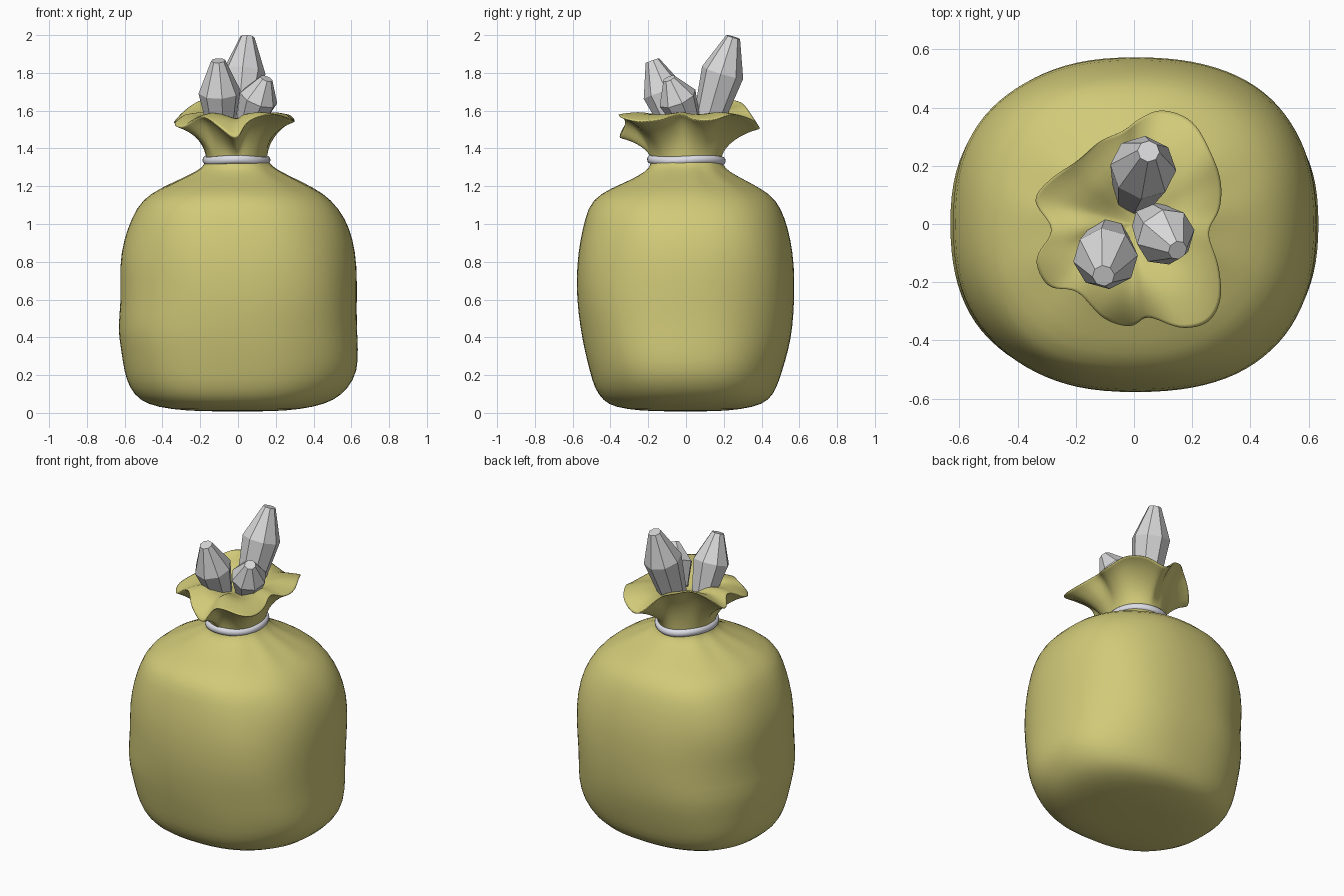
import bpy, bmesh, math
from mathutils import Vector

if "Cube" in bpy.data.objects:
    bpy.data.objects.remove(bpy.data.objects["Cube"])


def material(name, rgb):
    m = bpy.data.materials.new(name)
    m.diffuse_color = (*rgb, 1)
    m.use_nodes = True
    m.node_tree.nodes["Principled BSDF"].inputs["Base Color"].default_value = m.diffuse_color
    return m


CLOTH = material("mustard_cloth", (0.64, 0.59, 0.19))
CRYSTAL = material("grey_crystal", (0.68, 0.68, 0.69))
CORD = material("pale_cord", (0.78, 0.78, 0.86))


def loft(name, rings, mat, cap_start=False, cap_end=False, smooth=True, subdiv=0):
    """Skin a list of equally sized closed rings into one object."""
    bm = bmesh.new()
    loops = [[bm.verts.new(p) for p in ring] for ring in rings]
    n = len(loops[0])
    for a, b in zip(loops, loops[1:]):
        for i in range(n):
            j = (i + 1) % n
            bm.faces.new((a[i], a[j], b[j], b[i]))
    if cap_start:
        bm.faces.new(loops[0][::-1])
    if cap_end:
        bm.faces.new(loops[-1])
    for f in bm.faces:
        f.smooth = smooth
    me = bpy.data.meshes.new(name)
    bm.to_mesh(me)
    bm.free()
    me.materials.append(mat)
    ob = bpy.data.objects.new(name, me)
    bpy.context.collection.objects.link(ob)
    if subdiv:
        mod = ob.modifiers.new("soften", 'SUBSURF')
        mod.levels = mod.render_levels = subdiv
    return ob


def spow(v, e):
    return math.copysign(abs(v) ** e, v)


# Sack body: height, left, right, front, back extents of each ring
BODY = [
    (0.008, -0.10, 0.10, -0.08, 0.08),
    (0.010, -0.27, 0.25, -0.24, 0.22),
    (0.030, -0.43, 0.40, -0.38, 0.36),
    (0.065, -0.52, 0.51, -0.44, 0.44),
    (0.13, -0.575, 0.585, -0.485, 0.48),
    (0.22, -0.605, 0.635, -0.51, 0.51),
    (0.34, -0.62, 0.637, -0.54, 0.545),
    (0.45, -0.64, 0.63, -0.56, 0.565),
    (0.60, -0.617, 0.63, -0.58, 0.575),
    (0.78, -0.63, 0.632, -0.58, 0.575),
    (0.92, -0.605, 0.61, -0.56, 0.555),
    (1.03, -0.565, 0.57, -0.535, 0.525),
    (1.13, -0.51, 0.495, -0.50, 0.48),
    (1.19, -0.41, 0.405, -0.40, 0.39),
    (1.235, -0.31, 0.31, -0.295, 0.30),
    (1.28, -0.215, 0.22, -0.215, 0.22),
    (1.31, -0.18, 0.175, -0.19, 0.195),
    (1.345, -0.17, 0.155, -0.185, 0.19),
]
SIDES = 48
rings = []
for z, xl, xr, yf, yb in BODY:
    e = 2 / 2.35 if z < 1.15 else 2 / 2.1
    pleat = 0.03 * max(0, 1 - abs(z - 1.25) / 0.09)
    ring = []
    for k in range(SIDES):
        a = 2 * math.pi * k / SIDES
        swell = 1 + pleat * math.sin(9 * a + 2 * math.sin(2 * a))
        if z > 0.05:      # slack dents on the diagonals
            swell += 0.012 * math.sin(2 * a) ** 2 * math.sin(3 * a + 7 * z)
        c, s = spow(math.cos(a), e) * swell, spow(math.sin(a), e) * swell
        ring.append(((xl + xr) / 2 + (xr - xl) / 2 * c,
                     (yf + yb) / 2 + (yb - yf) / 2 * s, z))
    rings.append(ring)
loft("sack_body", rings, CLOTH, cap_start=True, subdiv=1)

# Gathered mouth: wavy rim, counter-clockwise from the right
RIM = [
    (0.26, -0.03, 1.58), (0.30, 0.05, 1.55), (0.305, 0.15, 1.55),
    (0.27, 0.25, 1.58), (0.205, 0.36, 1.55), (0.10, 0.40, 1.50),
    (0.02, 0.37, 1.55), (-0.04, 0.325, 1.62), (-0.12, 0.29, 1.65),
    (-0.20, 0.22, 1.66), (-0.29, 0.16, 1.60), (-0.35, 0.08, 1.53),
    (-0.285, -0.02, 1.58), (-0.345, -0.12, 1.53), (-0.30, -0.22, 1.51),
    (-0.20, -0.235, 1.57), (-0.11, -0.33, 1.52), (-0.01, -0.36, 1.45),
    (0.05, -0.325, 1.54), (0.16, -0.365, 1.58), (0.26, -0.345, 1.56),
    (0.305, -0.26, 1.54), (0.295, -0.14, 1.55),
]


def closed_spline(pts, steps):
    out, n = [], len(pts)
    for i in range(n):
        p0, p1, p2, p3 = (Vector(pts[(i + d) % n]) for d in (-1, 0, 1, 2))
        for k in range(steps):
            t = k / steps
            out.append(0.5 * (2 * p1 + (p2 - p0) * t
                              + (2 * p0 - 5 * p1 + 4 * p2 - p3) * t * t
                              + (3 * p1 - p0 - 3 * p2 + p3) * t ** 3))
    return out


rim = closed_spline(RIM, 3)
mouth = []
# Outer side, flaring from the neck to the rim
for out, up in ((0, 0), (0.06, 0.25), (0.22, 0.52), (0.5, 0.78), (0.8, 0.95), (1, 1)):
    ring = []
    for p in rim:
        a = math.atan2(p.y, p.x)
        neck = Vector((-0.008 + 0.16 * math.cos(a), 0.002 + 0.185 * math.sin(a), 1.34))
        q = neck.lerp(p, out)
        q.z = 1.34 + (p.z - 1.34) * up
        ring.append(q)
    mouth.append(ring)
# Inner side, folding over the lip and sinking in the middle
for scale, level, mix in ((0.97, 1.60, 0.12), (0.8, 1.60, 0.55), (0.6, 1.60, 0.75),
                          (0.4, 1.57, 0.9), (0.2, 1.54, 1), (0.03, 1.53, 1)):
    mouth.append([Vector((p.x * scale, p.y * scale, p.z + (level - p.z) * mix)) for p in rim])
loft("sack_mouth", mouth, CLOTH, cap_end=True, subdiv=1)

# Cord tied round the neck
cord = []
for i in range(48):
    a = 2 * math.pi * i / 48
    cord.append([(-0.008 + (0.160 + 0.02 * math.cos(b)) * math.cos(a),
                  0.002 + (0.188 + 0.02 * math.cos(b)) * math.sin(a),
                  1.338 + 0.023 * math.sin(b) + 0.004 * math.sin(3 * a))
                 for b in (2 * math.pi * k / 12 for k in range(12))])
loft("neck_cord", cord + cord[:1], CORD)


# Faceted crystals: foot point, tip point, shoulder radius, shoulder position
def crystal(name, foot, tip, radius, shoulder, cap, sides=8):
    foot, tip = Vector(foot), Vector(tip)
    turn = (tip - foot).to_track_quat('Z', 'Y')
    prof = ((0, radius * 0.68), (shoulder, radius), (1, cap))
    rings = [[foot.lerp(tip, t) + turn @ Vector((r * math.cos(a), r * math.sin(a), 0))
              for a in (2 * math.pi * (k + 0.3) / sides for k in range(sides))]
             for t, r in prof]
    loft(name, rings, CRYSTAL, True, True, smooth=False)


crystal("tall_crystal", (0.005, 0.11, 1.52), (0.05, 0.25, 1.99), 0.114, 0.60, 0.038)
crystal("front_crystal", (-0.09, -0.055, 1.52), (-0.105, -0.178, 1.865), 0.112, 0.52, 0.038)
crystal("small_crystal", (0.06, 0.01, 1.54), (0.15, -0.09, 1.77), 0.105, 0.55, 0.034)

# Weld the seam of the closed cord
me = bpy.data.objects["neck_cord"].data
bm = bmesh.new()
bm.from_mesh(me)
bmesh.ops.remove_doubles(bm, verts=bm.verts, dist=1e-5)
bmesh.ops.recalc_face_normals(bm, faces=bm.faces)
bm.to_mesh(me)
bm.free()
